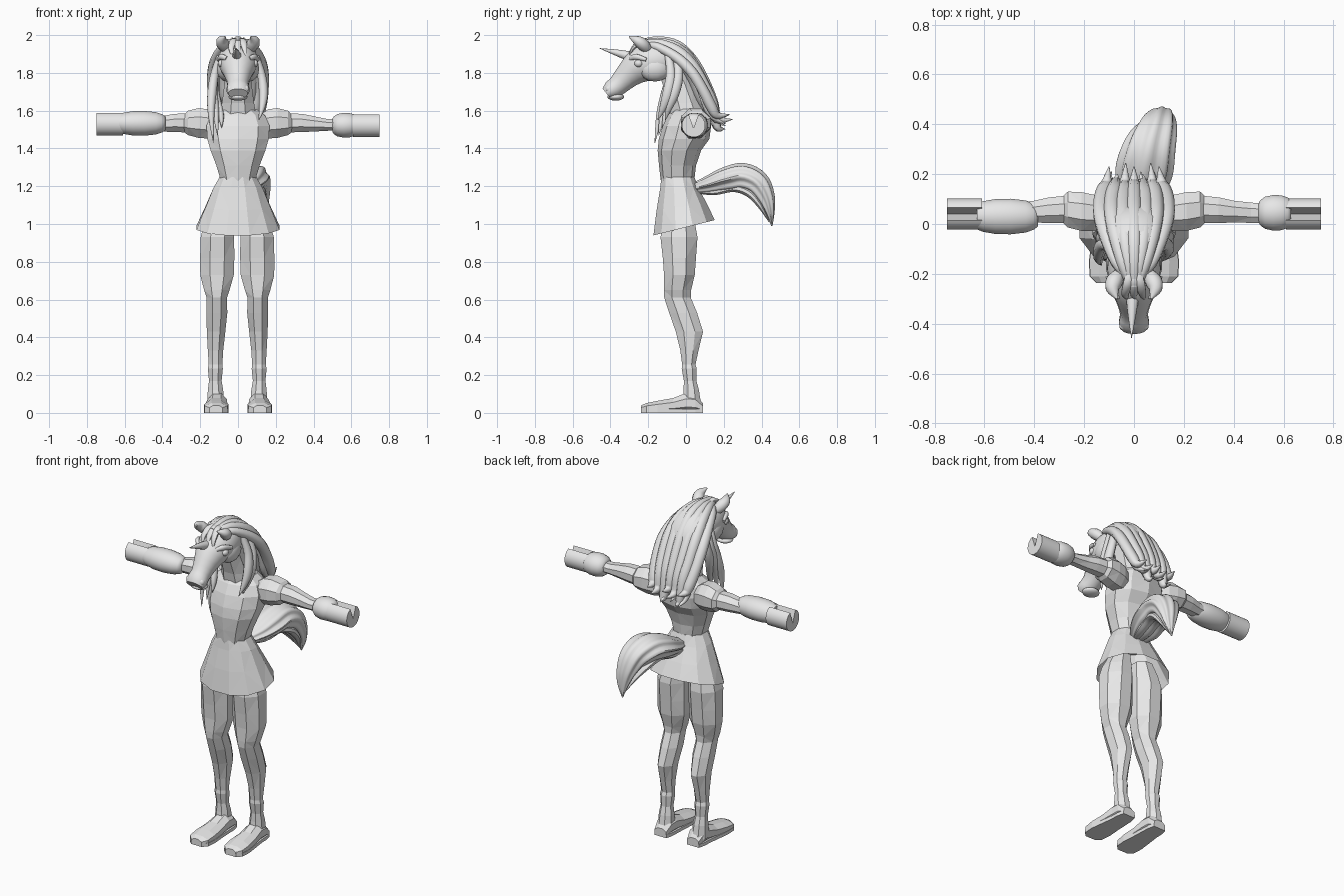
import bpy, bmesh, math
from mathutils import Vector

X, Y, Z = Vector((1, 0, 0)), Vector((0, 1, 0)), Vector((0, 0, 1))
grey = bpy.data.materials.new("plain_grey")
grey.diffuse_color = (0.8, 0.8, 0.8, 1)


def finish(name, bm, smooth=None):
    bmesh.ops.recalc_face_normals(bm, faces=bm.faces)
    me = bpy.data.meshes.new(name)
    bm.to_mesh(me)
    bm.free()
    me.materials.append(grey)
    if smooth:
        for p in me.polygons:
            p.use_smooth = True
        me.set_sharp_from_angle(angle=math.radians(smooth))
    ob = bpy.data.objects.new(name, me)
    bpy.context.collection.objects.link(ob)
    return ob


def refine(secs, k=4):
    """Catmull-Rom resampling of sections."""
    out = []
    for i in range(len(secs) - 1):
        a, b, c, d = (secs[max(0, min(len(secs) - 1, i + j))] for j in (-1, 0, 1, 2))
        for s in range(k):
            t = s / k
            out.append([0.5 * (2 * q + (r - p) * t + (2 * p - 5 * q + 4 * r - w) * t * t
                               + (3 * q - p - 3 * r + w) * t ** 3)
                        for p, q, r, w in zip(a, b, c, d)])
    return out + [list(secs[-1])]


def loft(name, secs, n=8, U=X, V=None, flute=0, lobes=8, smooth=None, caps=(1, 1), sq=1, tri=False):
    """Skin elliptical sections (x, y, z, half_u, half_v[, tilt]); sq < 1 squares them off."""
    bm = bmesh.new()
    pts = [Vector(s[:3]) for s in secs]
    rings = []
    for i, s in enumerate(secs):
        u, v = U, V
        if V is None:
            t = (pts[min(i + 1, len(pts) - 1)] - pts[max(i - 1, 0)]).normalized()
            v = t.cross(U).normalized()
            u = v.cross(t)
        elif len(s) > 5:
            v = V + Z * s[5]
        ring = []
        for k in range(n):
            a = (k + 0.5) * math.tau / n
            f = 1 + flute * math.cos(lobes * a)
            c, d = (math.copysign(abs(q) ** sq, q) for q in (math.cos(a), math.sin(a)))
            ring.append(bm.verts.new(pts[i] + f * (u * s[3] * c + v * s[4] * d)))
        rings.append(ring)
    for j, (a, b) in enumerate(zip(rings, rings[1:])):
        for k in range(n):
            q = (a[k], a[(k + 1) % n], b[(k + 1) % n], b[k])
            if tri and (j + k) % 2:                      # faceted low-poly split
                bm.faces.new(q[:3])
                bm.faces.new((q[0], q[2], q[3]))
            elif tri:
                bm.faces.new((q[0], q[1], q[3]))
                bm.faces.new(q[1:])
            else:
                bm.faces.new(q)
    if caps[0]:
        bm.faces.new(rings[0])
    if caps[1]:
        bm.faces.new(rings[-1])
    return finish(name, bm, smooth)


def ball(name, c, r, seg=14):
    bm = bmesh.new()
    bmesh.ops.create_uvsphere(bm, u_segments=seg, v_segments=seg // 2 + 1, radius=1)
    for v in bm.verts:
        v.co = Vector(c) + Vector(p * q for p, q in zip(v.co, r))
    return finish(name, bm, 60)


def strand(name, path, w, th, side=X):
    """Tapered lock of hair."""
    m = len(path) - 1
    prof = [0.6 + 0.4 * min(1, 3 * i / m) if i < m - 1 else (0.7 if i < m else 0.06) for i in range(m + 1)]
    secs = [(*p, w * f, th * f) for p, f in zip(path, prof)]
    return loft(name, refine(secs), 8, U=side, smooth=50)


# Torso, skirt and neck
loft("torso", [(0, -.04, 1.18, .105, .085), (0, -.045, 1.24, .098, .09), (0, -.045, 1.31, .12, .098),
               (0, -.035, 1.39, .152, .115), (0, -.01, 1.45, .17, .134), (0, .005, 1.52, .175, .128),
               (0, .015, 1.575, .15, .11), (0, .02, 1.61, .1, .085)], 10, V=Y, sq=.92, tri=True)
loft("skirt", [(0, -.01, .98, .227, .168, .25), (0, -.022, 1.09, .178, .138, .12),
               (0, -.035, 1.19, .135, .105, 0), (0, -.043, 1.25, .1, .09, 0)], 12, V=Y,
     caps=(0, 1), sq=.97, tri=True)
loft("neck", [(0, .015, 1.57, .105, .1), (0, -.005, 1.64, .092, .092),
              (0, -.04, 1.74, .078, .09), (0, -.09, 1.86, .068, .08)], 8, V=Y, tri=True)

# Legs and feet
for s, side in ((-1, "left"), (1, "right")):
    leg = [(.078, -.035, 1.08, .06, .07), (.095, -.037, 1.0, .086, .092), (.105, -.037, .93, .096, .106),
           (.106, -.035, .82, .098, .095), (.107, -.035, .73, .096, .088), (.108, -.045, .65, .073, .078),
           (.108, -.045, .61, .058, .076), (.108, -.015, .53, .06, .08), (.112, .018, .43, .053, .078),
           (.115, .018, .33, .044, .052), (.115, .015, .255, .039, .038), (.116, .017, .235, .043, .043),
           (.116, .022, .17, .036, .036), (.115, .028, .12, .044, .044), (.114, .03, .04, .05, .055)]
    loft(side + "_leg", [(s * p[0] - .004, *p[1:]) for p in leg], 8, V=Y, tri=True)
    foot = [(.09, .11, .04, .05), (.05, .11, .05, .1), (0, .11, .052, .105), (-.07, .113, .058, .078),
            (-.15, .115, .066, .064), (-.21, .116, .062, .052), (-.237, .116, .035, .04)]
    loft(side + "_foot", [(s * x, y, h / 2, w * 1.05, h / 2 * 1.08) for y, x, w, h in foot], 8, V=Z)
    bm = bmesh.new()                                   # sole
    sole = [bm.verts.new((s * (x + q * w), y, 0)) for q in (1, -1)
            for y, x, w, h in (foot if q > 0 else foot[::-1])]
    face = bm.faces.new(sole)
    ext = bmesh.ops.extrude_face_region(bm, geom=[face])
    for v in ext["geom"]:
        if isinstance(v, bmesh.types.BMVert):
            v.co.z = .02
    finish(side + "_sole", bm)

    # Arms with rounded shoulders
    loft(side + "_shoulder", [(s * .12, .04, 1.52, .06, .065), (s * .16, .045, 1.53, .078, .084),
                              (s * .21, .05, 1.535, .084, .085), (s * .265, .058, 1.535, .078, .07),
                              (s * .285, .058, 1.533, .058, .05)], 8, U=Y, V=Z, tri=True)
    loft(side + "_arm", [(s * .25, .06, 1.535, .06, .055), (s * .34, .055, 1.535, .056, .052),
                         (s * .4, .05, 1.53, .047, .044), (s * .47, .045, 1.525, .044, .034),
                         (s * .6, .042, 1.525, .04, .032)], 8, U=Y, V=Z, tri=True)
    # Puffed cuff, longer on one side
    x0, cy, cz, hz = (.385, .03, 1.533, 1.53) if s < 0 else (.5, .045, 1.523, 1.522)
    cuff = [(s * (x0 + (.63 - x0) * t), cy, cz, .072 * f, .066 * f)
            for t, f in ((0, .55), (.06, .72), (.2, .9), (.45, 1), (.7, .98), (.9, .86), (1, .72))]
    loft(side + "_cuff", cuff, 24, U=Y, V=Z, smooth=60)
    # Hoof hand: cylinder with a wedge notch on top
    bm = bmesh.new()
    prof = [(.04 + .062 * math.cos(a), hz + .062 * math.sin(a))
            for a in (math.radians(114 + 312 * i / 26) for i in range(27))] + [(.04, hz - .015)]
    face = bm.faces.new([bm.verts.new((s * .61, y, z)) for y, z in prof])
    ext = bmesh.ops.extrude_face_region(bm, geom=[face])
    bmesh.ops.translate(bm, vec=(s * .14, 0, 0),
                        verts=[v for v in ext["geom"] if isinstance(v, bmesh.types.BMVert)])
    finish(side + "_hoof_hand", bm, 35)

    # Face details
    ball(side + "_cheek", (s * .06, -.165, 1.822), (.053, .085, .068))
    ball(side + "_eye", (s * .085, -.25, 1.85), (.022, .024, .021))
    loft(side + "_brow", refine([(s * .06, -.295, 1.875, .012, .01), (s * .088, -.265, 1.885, .016, .012),
                                 (s * .105, -.21, 1.87, .01, .01)]), 8, U=Z, smooth=60)
    ball(side + "_nostril", (s * .04, -.41, 1.715), (.02, .018, .02), 10)
    loft(side + "_ear", refine([(s * .055, -.2, 1.92, .025, .026), (s * .078, -.228, 1.95, .034, .032),
                                (s * .085, -.26, 1.972, .028, .025), (s * .068, -.3, 1.992, .004, .004)]),
         10, smooth=50)

# Head, lips and horn
head = [(-.02, 1.87, .06, .07), (-.1, 1.868, .098, .098), (-.18, 1.86, .108, .104), (-.25, 1.835, .096, .093),
        (-.31, 1.785, .07, .07), (-.36, 1.735, .056, .056), (-.395, 1.71, .062, .05), (-.42, 1.69, .052, .034)]
loft("head", refine([(0, *p) for p in head], 2), 16, smooth=50)
ball("chin", (0, -.372, 1.673), (.052, .045, .02))
loft("horn", refine([(-.005, -.27, 1.88, .03, .03), (-.008, -.36, 1.905, .018, .018),
                     (-.01, -.457, 1.93, .001, .001)], 6), 10, smooth=40)

# Mane: inner mass, then overlapping uneven locks fanning back from the forehead
core = [(-.17, 1.94, .07, .03), (-.08, 1.925, .095, .05), (0, 1.865, .11, .055),
        (.05, 1.77, .11, .045), (.085, 1.67, .095, .04), (.12, 1.585, .06, .025)]
loft("mane_core", refine([(0, *p) for p in core], 3), 14, smooth=50)
for i in range(7):
    c = (i - 3) / 3
    d = c * c
    drop = (0, .06, .02)[i % 3]
    kick = (.03, .0, .045)[i % 3]
    path = [(c * .025, -.25 + .04 * d, 1.955 - .01 * d), (c * .07, -.15, 1.968 - .03 * d),
            (c * .108, -.05, 1.942 - .06 * d), (c * .13, .03, 1.865 - .06 * d),
            (c * .13, .092, 1.755 - .05 * d), (c * .118, .135, 1.65 - .03 * d),
            (c * .11, .165, 1.575 - drop), (c * .1, .2 + kick, 1.58 - drop * 1.3)]
    strand("mane_lock", path, .034, .03 + .006 * (i % 2))
# Loose thin locks lower on the back
for x, tip in ((-.1, 1.5), (-.045, 1.52), (.03, 1.5), (.09, 1.53)):
    strand("mane_underlock", [(x, .03, 1.8), (x * 1.1, .08, 1.7), (x * 1.05, .115, 1.61),
                              (x, .15, tip + .03), (x * .9, .21, tip)], .024, .022)

# Forelock between the ears
for dx, tip in ((-.03, 1.86), (.0, 1.885), (.03, 1.87)):
    strand("forelock", [(dx * .4, -.18, 1.965), (dx * .8, -.235, 1.968), (dx * 1.2, -.285, 1.925),
                        (dx + .015, -.305, tip)], .02, .014)

# Side locks hanging in front of the shoulders
for k in range(3):
    strand("left_side_lock", [(-.085, -.1 + .03 * k, 1.92), (-.122, -.08 + .03 * k, 1.8),
                              (-.138 + .008 * k, -.105 + .025 * k, 1.69),
                              (-.142 + .025 * k, -.138 + .018 * k, 1.58),
                              (-.13 + .022 * k, -.165 + .02 * k, 1.43 + .04 * k)], .03, .026, Y)
for k in range(2):
    strand("right_side_lock", [(.085, -.1 + .04 * k, 1.92), (.122, -.08 + .04 * k, 1.8),
                               (.135, -.095 + .035 * k, 1.7), (.128, -.12 + .03 * k, 1.62),
                               (.11, -.15 + .04 * k, 1.55)], .03, .026, Y)

# Tail: fluted bundle with loose lower locks
tail = [(.01, .03, 1.185, .035, .025), (.025, .12, 1.208, .085, .045), (.04, .21, 1.235, .108, .062),
        (.062, .3, 1.248, .1, .07), (.09, .375, 1.215, .08, .065), (.107, .42, 1.145, .058, .048),
        (.115, .443, 1.07, .035, .026), (.11, .455, .99, .003, .003)]
loft("tail", refine(tail), 48, flute=.08, lobes=8, smooth=45)
for dx in (-.045, 0, .045):
    strand("tail_lock", [(.01 + dx * .5, .05, 1.175), (.03 + dx, .15, 1.17), (.05 + dx, .25, 1.19),
                         (.075 + dx, .33, 1.165), (.1 + dx * .6, .39, 1.1), (.11, .44, 1.01)], .03, .022)
